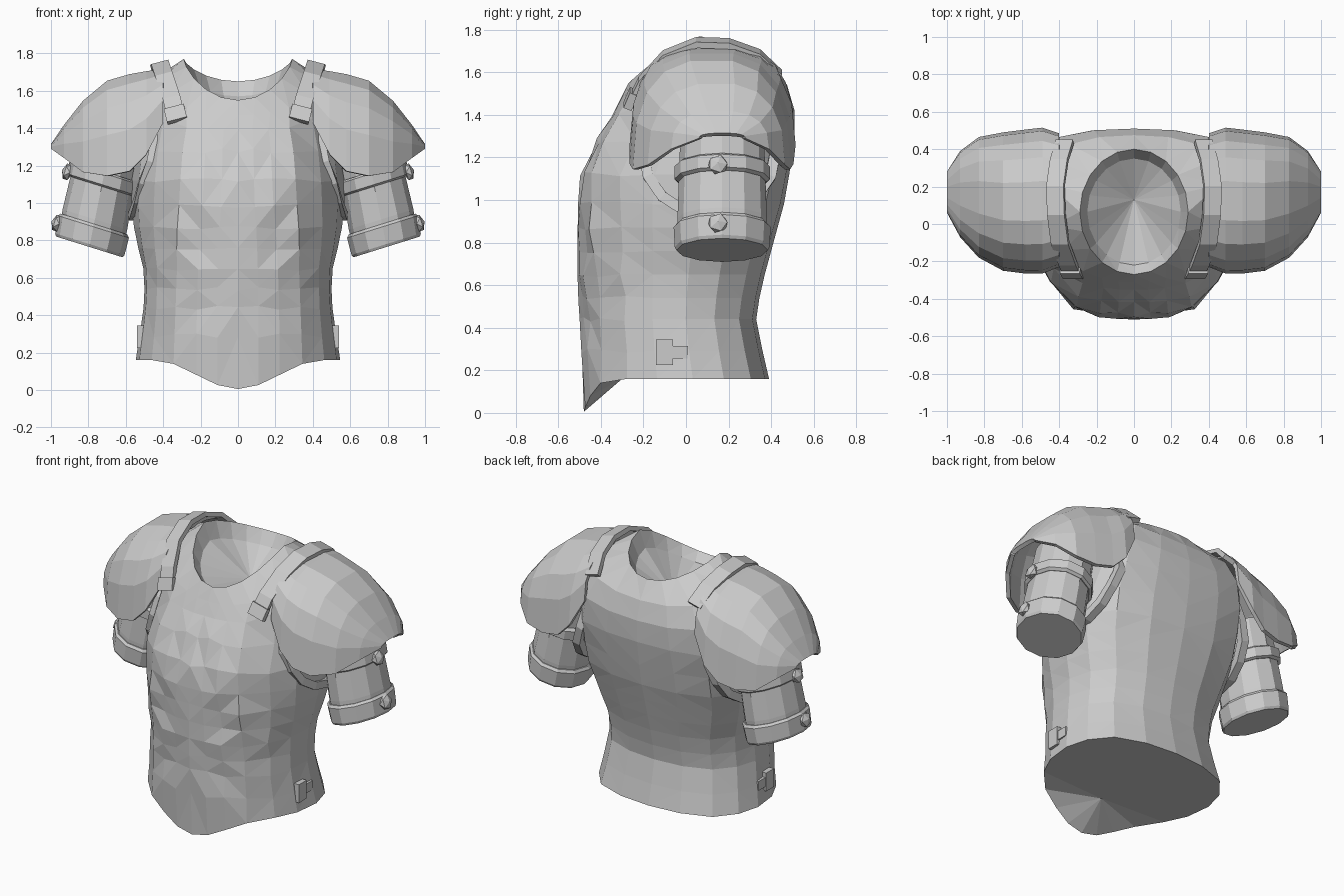
import bpy, bmesh, math, random
from mathutils import Vector as V, Matrix

random.seed(4)
if "Cube" in bpy.data.objects:
    bpy.data.objects.remove(bpy.data.objects["Cube"])

steel = bpy.data.materials.new("pale_steel")
steel.use_nodes = True
GREY = (0.6, 0.6, 0.6, 1)
steel.diffuse_color = GREY
steel.node_tree.nodes["Principled BSDF"].inputs["Base Color"].default_value = GREY


def finish(name, bm, mirror=True, thickness=0):
    bmesh.ops.recalc_face_normals(bm, faces=bm.faces)
    mesh = bpy.data.meshes.new(name)
    bm.to_mesh(mesh)
    bm.free()
    mesh.materials.append(steel)
    ob = bpy.data.objects.new(name, mesh)
    bpy.context.collection.objects.link(ob)
    if thickness:
        mod = ob.modifiers.new("thickness", "SOLIDIFY")
        mod.thickness = thickness
        mod.offset = -1
    if mirror:
        ob.modifiers.new("mirror", "MIRROR").use_mirror_merge = False


def loft(rings, closed=True, loop=False, start=None, end=None):
    """Skin a list of point rings; start and end are optional fan centres."""
    bm = bmesh.new()
    rows = [[bm.verts.new(p) for p in r] for r in rings]
    n = len(rows[0])
    pairs = list(zip(rows, rows[1:])) + ([(rows[-1], rows[0])] if loop else [])
    for a, b in pairs:
        for i in range(n if closed else n - 1):
            j = (i + 1) % n
            bm.faces.new((a[i], a[j], b[j], b[i]))
    for row, centre in ((rows[0], start), (rows[-1], end)):
        if centre is not None:
            c = bm.verts.new(centre)
            for i in range(n):
                bm.faces.new((row[i], row[(i + 1) % n], c))
    return bm


def ribbon(name, path, sides, thick, loop=False):
    """Flat band along a path; sides are half-width vectors."""
    path = [V(p) for p in path]
    n, rings = len(path), []
    for i, (p, w) in enumerate(zip(path, sides)):
        a = path[i - 1] if loop or i else p
        b = path[(i + 1) % n] if loop or i < n - 1 else p
        w = V(w)
        h = (b - a).cross(w).normalized() * thick / 2
        rings.append([p - w - h, p + w - h, p + w + h, p - w + h])
    ends = (None, None) if loop else (path[0], path[-1])
    finish(name, loft(rings, True, loop, *ends))


# Torso: half section from breast to spine, mirrored into full rings
SECTION = [(0, -1), (.15, -1), (.32, -.98), (.54, -.92), (.78, -.63), (.93, -.3),
           (1, .12), (.96, .48), (.79, .8), (.42, .96), (0, 1)]


def torso_ring(hw, yf, yb, zf, zs, zb, roundness, jitter=0, dip=0, back=1):
    """back below 1 squares off the shoulder-blade side."""
    half = []
    for i, (u, v) in enumerate(SECTION):
        t = math.pi * i / (len(SECTION) - 1)
        u += (math.sin(t) - u) * roundness
        v += (-math.cos(t) - v) * roundness
        z = zs + ((zf if v < 0 else zb) - zs) * abs(v) ** 1.4
        if v < 0:
            z -= dip * (1 + math.cos(math.pi * min(1, u * hw / .45))) / 2
        else:
            v = v ** back
        y = (yf + yb) / 2 + (yb - yf) / 2 * v
        if v < -.3:
            y += random.uniform(-jitter, jitter)
            z += random.uniform(-jitter, jitter)
        half.append(V((hw * u, y, z)))
    return half + [V((-p.x, p.y, p.z)) for p in half[-2:0:-1]]


rings = [torso_ring(.555, -.48, .39, .16, .16, .16, .3, dip=.155)]
for z, hw, yf, yb, roundness, back in [
        (.29, .535, -.49, .36, .35, 1), (.44, .515, -.495, .33, .4, 1),
        (.54, .51, -.505, .345, .4, 1), (.65, .515, -.51, .37, .35, 1),
        (.76, .54, -.505, .4, .25, 1), (.87, .56, -.505, .43, .15, 1),
        (.98, .57, -.5, .46, .05, .9), (1.12, .57, -.485, .485, 0, .8),
        (1.28, .55, -.415, .51, 0, .6)]:
    rings.append(torso_ring(hw, yf, yb, z, z, z, roundness, .013, back=back))
rings += [torso_ring(.51, -.35, .51, 1.39, 1.52, 1.42, 0, back=.5),
          torso_ring(.46, -.31, .475, 1.47, 1.67, 1.54, .2, back=.6),
          torso_ring(.29, -.27, .4, 1.55, 1.77, 1.65, 1),
          torso_ring(.25, -.22, .35, 1.5, 1.66, 1.57, 1)]
bm = loft(rings, start=(0, -.3, .16), end=(0, .13, 1.45))
bmesh.ops.triangulate(bm, faces=[f for f in bm.faces if len(f.verts) == 4])
finish("breastplate", bm, mirror=False)

# Shoulder domes: arches along the arm (x, front, back, bottom, top)
arches = []
for x, yf, yb, zb, zt in [(.4, -.23, .485, 1.43, 1.72), (.49, -.265, .515, 1.26, 1.71),
                          (.58, -.265, .505, 1.17, 1.695),
                          (.7, -.25, .49, 1.145, 1.66), (.83, -.18, .465, 1.165, 1.55),
                          (.93, -.07, .39, 1.24, 1.42), (1.0, .06, .28, 1.29, 1.315)]:
    arch = []
    for i in range(10):
        t = math.pi * i / 9
        c, s = math.cos(t), math.sin(t)
        arch.append((x, (yf + yb) / 2 - (yb - yf) / 2 * math.copysign(abs(c) ** .75, c),
                     zb + (zt - zb) * max(0, s) ** .8))
    arches.append(arch)
finish("shoulder_guard", loft(arches, closed=False), thickness=.025)

# Armhole rims
path, sides = [], []
for i in range(16):
    t = 2 * math.pi * i / 16
    c, s = math.cos(t), math.sin(t)
    y, z = .11 + .31 * c, 1.22 + .29 * s
    path.append((.56 - .06 * c * c - .3 * max(0, z - 1.1), y, z))
    sides.append((0, .025 * c, .025 * s))
ribbon("armhole_rim", path, sides, .05, loop=True)

# Upper arm guards: rings stacked along a leaning axis
BASE, AXIS, OUT = V((.795, .17, .765)), V((-.2, 0, .98)), V((.96, 0, .3))


def arm_piece(name, levels):
    rows = []
    for d, r in levels:
        rows.append([BASE + AXIS * d + OUT * (r * math.cos(t)) + V((0, (r + .03) * math.sin(t), 0))
                     for t in [2 * math.pi * i / 12 for i in range(12)]])
    finish(name, loft(rows, start=BASE + AXIS * levels[0][0], end=BASE + AXIS * levels[-1][0]))


arm_piece("arm_guard", [(.02, .175), (.15, .18), (.3, .175), (.6, .165)])
arm_piece("lower_arm_band", [(0, .185), (.015, .193), (.11, .198), (.125, .185)])
arm_piece("upper_arm_band", [(.33, .18), (.34, .195), (.4, .195), (.41, .18)])

# Faceted studs on the arm bands
for name, d, r in [("lower_stud", .07, .195), ("upper_stud", .35, .195)]:
    bm = bmesh.new()
    bmesh.ops.create_icosphere(bm, subdivisions=1, radius=.05)
    turn = OUT.to_track_quat("Z", "Y").to_matrix().to_4x4()
    spot = BASE + AXIS * d + OUT * r + V((0, -.02, 0))
    bm.transform(Matrix.Translation(spot) @ turn @ Matrix.Diagonal((1, 1, .6, 1)))
    finish(name, bm)

# Shoulder straps with their buckles
strap = [(.33, -.26, 1.46), (.355, -.21, 1.56), (.395, -.1, 1.68), (.415, .05, 1.74),
         (.42, .2, 1.735), (.4, .34, 1.685), (.37, .44, 1.59)]
ribbon("shoulder_strap", strap, [(.046, 0, -.012)] * len(strap), .03)
ribbon("strap_buckle", [(.325, -.275, 1.44), (.342, -.245, 1.51)], [(.053, 0, -.014)] * 2, .04)


# Waist buckles: a square frame and a short tongue
def block(name, centre, size):
    bm = bmesh.new()
    bmesh.ops.create_cube(bm, size=1)
    bm.transform(Matrix.Translation(centre) @ Matrix.Diagonal((*size, 1)))
    finish(name, bm)


block("waist_buckle", (.523, -.1, .285), (.035, .08, .12))
block("waist_buckle_tongue", (.52, -.03, .285), (.03, .08, .06))
